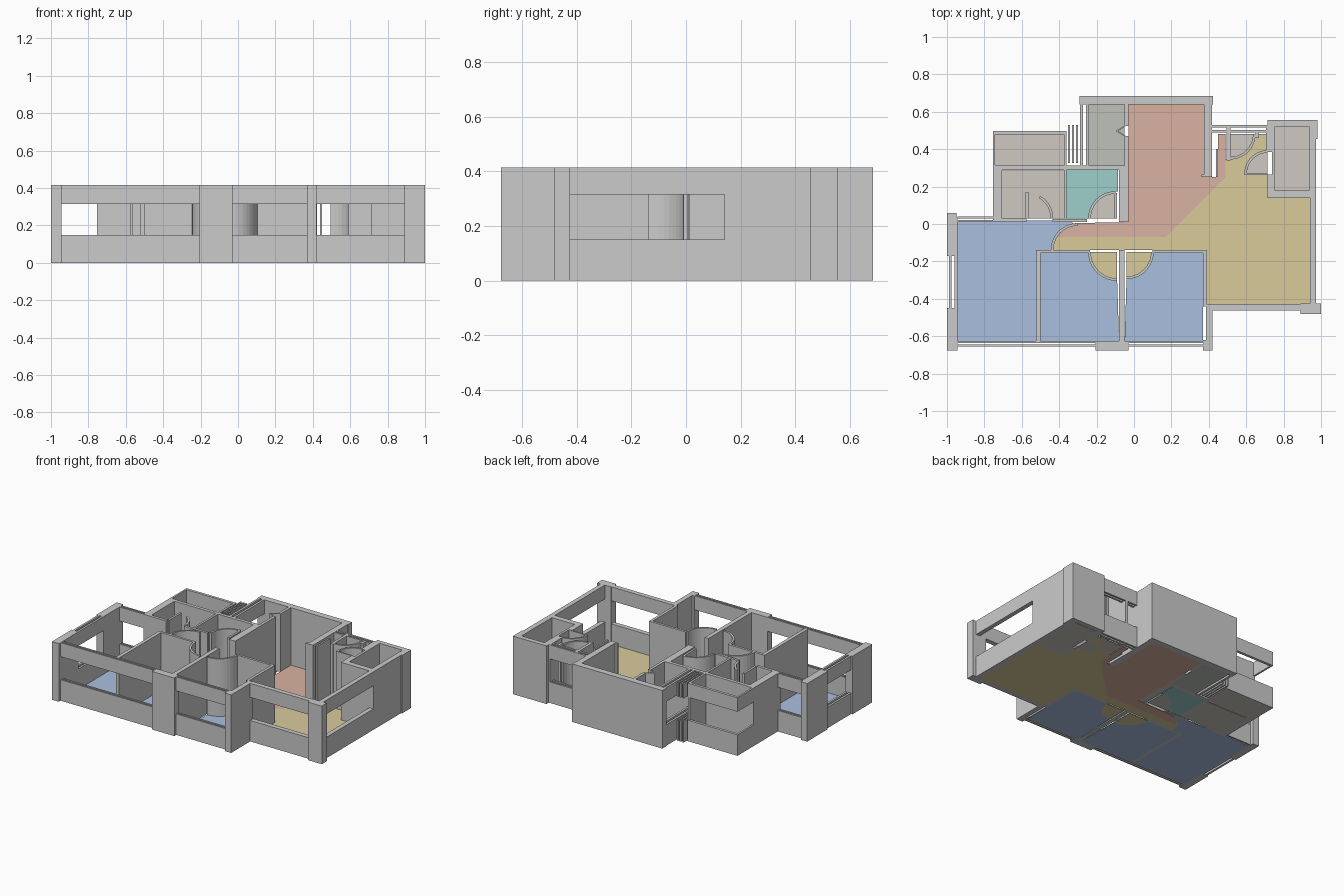
import bpy, bmesh
from math import cos, sin, radians

H = 0.415             # wall height
SILL, HEAD = 0.15, 0.315   # window opening heights


def material(name, rgb):
    m = bpy.data.materials.new(name)
    m.diffuse_color = (*rgb, 1)
    return m


def prisms(name, shapes, mat=None):
    """One object from (outline, z0, z1) prisms."""
    bm = bmesh.new()
    for pts, z0, z1 in shapes:
        f = bm.faces.new([bm.verts.new((x, y, z0)) for x, y in pts])
        ext = bmesh.ops.extrude_face_region(bm, geom=[f], use_keep_orig=True)
        top = [v for v in ext["geom"] if isinstance(v, bmesh.types.BMVert)]
        bmesh.ops.translate(bm, verts=top, vec=(0, 0, z1 - z0))
    bmesh.ops.recalc_face_normals(bm, faces=bm.faces)
    me = bpy.data.meshes.new(name)
    bm.to_mesh(me)
    bm.free()
    ob = bpy.data.objects.new(name, me)
    bpy.context.collection.objects.link(ob)
    if mat:
        me.materials.append(mat)
    return ob


def rect(x0, x1, y0, y1):
    return [(x0, y0), (x1, y0), (x1, y1), (x0, y1)]


def walls(name, *rects):
    return prisms(name, [(rect(*r), 0, H) for r in rects])


def window(name, x0, x1, y0, y1, skins=1):
    """Parapet and header bands, split across the thickness into thin skins."""
    shapes = []
    n = 2 * skins - 1
    for i in range(0, n, 2):
        a, b = i / n, (i + 1) / n
        if x1 - x0 < y1 - y0:
            r = rect(x0 + (x1 - x0) * a, x0 + (x1 - x0) * b, y0, y1)
        else:
            r = rect(x0, x1, y0 + (y1 - y0) * a, y0 + (y1 - y0) * b)
        shapes += [(r, 0, SILL), (r, HEAD, H)]
    return prisms(name, shapes)


def arc(cx, cy, r, a0, a1, n=10):
    return [(cx + r * cos(radians(a0 + (a1 - a0) * i / n)),
             cy + r * sin(radians(a0 + (a1 - a0) * i / n))) for i in range(n + 1)]


def swing(name, cx, cy, r, a0, a1, leaf=None):
    """Curved door-swing panel with an optional straight leaf."""
    shapes = [(arc(cx, cy, r, a0, a1) + arc(cx, cy, r - 0.014, a1, a0), 0, H)]
    if leaf:
        shapes.append((rect(*leaf), 0, H))
    return prisms(name, shapes)


def floor(name, mat, *outlines):
    return prisms(name, [(o, 0, 0.004) for o in outlines], mat)


# Floor colours
blue = material("bedroom_blue", (0.40, 0.53, 0.74))
yellow = material("living_yellow", (0.70, 0.60, 0.33))
red = material("dining_red", (0.70, 0.45, 0.36))
teal = material("wash_teal", (0.34, 0.62, 0.60))
beige = material("service_beige", (0.62, 0.58, 0.53))
sage = material("pantry_sage", (0.52, 0.54, 0.49))

# Door hinges: centre x, centre y, radius
HALL = (-0.30, -0.14, 0.145)
WASH = (-0.10, 0.03, 0.145)
ENTRY = (0.515, 0.48, 0.135)
SIDE = (0.715, 0.27, 0.125)
MID_L = (-0.09, -0.15, 0.155)
MID_R = (-0.04, -0.15, 0.145)

# Floors
floor("bedroom_left_floor", blue,
      [(-0.945, -0.625), (-0.525, -0.625), (-0.525, -0.14)]
      + arc(*HALL, 180, 100) + [(-0.34, 0.02), (-0.945, 0.02)])
floor("bedroom_middle_floor", blue,
      [(-0.50, -0.625), (-0.08, -0.625)] + arc(*MID_L, 270, 180) + [(-0.50, -0.155)])
floor("bedroom_right_floor", blue,
      [(-0.05, -0.625), (0.37, -0.625), (0.37, -0.155)] + arc(*MID_R, 360, 270))
floor("living_floor", yellow,
      [(0.17, -0.07), (0.49, 0.25), (0.49, 0.345)] + arc(*ENTRY, 270, 360)
      + [(0.71, 0.48)] + arc(*SIDE, 90, 180)
      + [(0.715, 0.27), (0.715, 0.14), (0.94, 0.14), (0.94, -0.43), (0.39, -0.43), (0.39, -0.14)]
      + arc(*HALL, 180, 151, 4),
      [MID_L[:2]] + arc(*MID_L, 180, 270), [MID_R[:2]] + arc(*MID_R, 270, 360))
floor("dining_floor", red,
      arc(*HALL, 151, 90) + [(-0.03, 0.01), (-0.03, 0.64), (0.375, 0.64), (0.375, 0.25),
                             (0.45, 0.25), (0.45, 0.48), (0.49, 0.48), (0.49, 0.25), (0.17, -0.07)])
floor("washroom_floor", teal,
      [(-0.36, 0.29), (-0.36, 0.03)] + arc(*WASH, 180, 90) + [(-0.085, 0.175), (-0.085, 0.29)])
floor("service_floor", beige,
      rect(-0.75, -0.375, 0.31, 0.48), rect(-0.705, -0.375, 0.03, 0.285),
      rect(0.755, 0.935, 0.18, 0.52),
      [WASH[:2]] + arc(*WASH, 90, 180), [ENTRY[:2]] + arc(*ENTRY, 270, 360),
      [SIDE[:2]] + arc(*SIDE, 90, 180))
floor("pantry_floor", sage, rect(-0.24, -0.05, 0.31, 0.64))

# Corner and front pillars
walls("pillars",
      (-1, -0.945, -0.675, -0.45), (-1, -0.945, -0.17, 0.035), (-1, -0.95, 0.035, 0.06),
      (-0.205, -0.03, -0.677, -0.625), (0.37, 0.42, -0.677, -0.62),
      (0.385, 0.42, -0.62, -0.43), (0.89, 1, -0.482, -0.425))

# Outer walls around the bedrooms and the living room
window("front_window_left", -0.945, -0.205, -0.655, -0.625, 2)
window("front_window_right", -0.03, 0.37, -0.655, -0.625, 2)
window("left_window", -0.99, -0.945, -0.45, -0.17, 2)
window("rear_bedroom_window", -0.945, -0.755, 0.012, 0.04, 2)
window("living_front_window", 0.42, 0.89, -0.462, -0.428)
window("living_right_window", 0.94, 0.972, -0.43, 0.14)

# Bedroom partitions
walls("bedroom_partitions",
      (-0.525, -0.50, -0.63, -0.14), (-0.525, -0.235, -0.155, -0.138),
      (-0.08, -0.05, -0.63, -0.14), (0.10, 0.39, -0.155, -0.138),
      (0.37, 0.39, -0.44, -0.138))

# Service rooms at the rear left
walls("service_walls",
      (-0.755, -0.705, 0.01, 0.315), (-0.755, -0.05, 0.288, 0.312),
      (-0.375, -0.36, 0.03, 0.49), (-0.755, -0.575, 0.01, 0.03),
      (-0.435, -0.25, 0.01, 0.028), (-0.08, -0.03, 0.012, 0.31))
window("balcony_rear_window", -0.755, -0.36, 0.478, 0.497)
window("balcony_left_window", -0.755, -0.742, 0.31, 0.48)
window("shaft_screen", -0.352, -0.30, 0.325, 0.53, 3)

# Pantry and dining enclosure, with a folding door between
window("pantry_left_window", -0.288, -0.24, 0.31, 0.64, 2)
walls("dining_walls",
      (-0.292, 0.422, 0.64, 0.685), (0.375, 0.418, 0.25, 0.64),
      (-0.05, -0.03, 0.31, 0.47), (-0.05, -0.03, 0.525, 0.64),
      (0.36, 0.375, 0.25, 0.265))
prisms("folding_door", [
    ([(-0.05, y), (-0.098, 0.497), (-0.085, 0.497), (-0.04, y)], 0, H)
    for y in (0.468, 0.527)])

# Entry and riser shaft at the rear right
window("entry_window", 0.418, 0.715, 0.49, 0.53, 2)
walls("entry_jambs", (0.495, 0.515, 0.34, 0.53), (0.438, 0.45, 0.25, 0.40),
      (0.65, 0.668, 0.46, 0.49), (0.705, 0.72, 0.39, 0.53))
walls("riser_walls",
      (0.715, 0.98, 0.522, 0.556), (0.935, 0.972, 0.14, 0.522), (0.935, 0.98, 0.455, 0.556),
      (0.715, 0.965, 0.14, 0.18), (0.715, 0.755, 0.18, 0.265), (0.738, 0.755, 0.265, 0.385),
      (0.715, 0.755, 0.385, 0.522))

# Door swings
swing("bedroom_left_door", *HALL, 90, 180)
swing("bedroom_middle_door", *MID_L, 180, 270)
swing("bedroom_right_door", *MID_R, 270, 360)
swing("washroom_door", *WASH, 90, 180, (-0.105, -0.09, 0.03, 0.165))
swing("bathroom_door", -0.572, 0.03, 0.14, 0, 60, (-0.58, -0.565, 0.03, 0.17))
swing("entry_door", *ENTRY, 270, 360)
swing("side_door", *SIDE, 90, 180, (0.59, 0.715, 0.262, 0.272))
